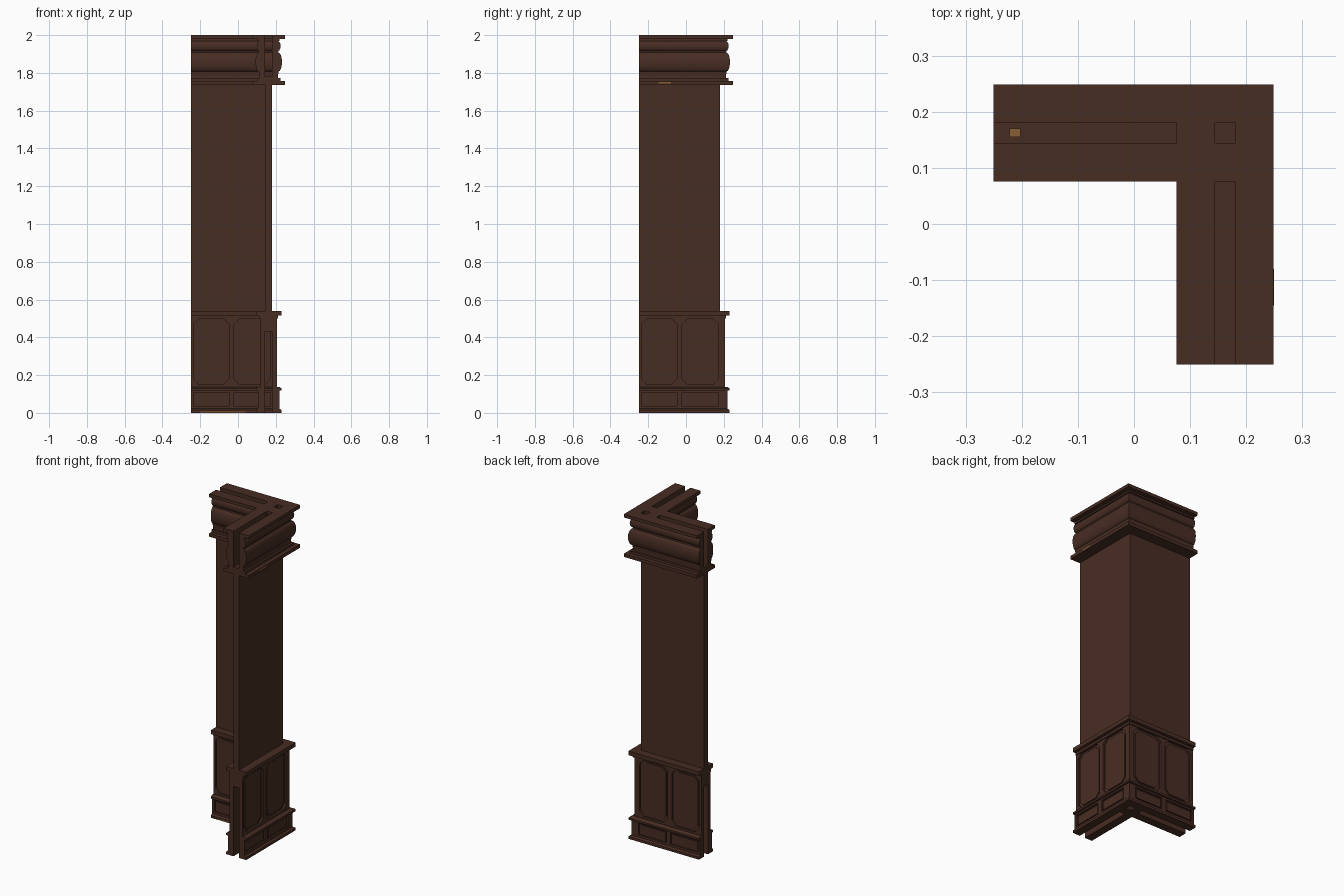
import bpy, bmesh, math

if "Cube" in bpy.data.objects:
    bpy.data.objects.remove(bpy.data.objects["Cube"])

C = 0.1625      # centre line of both wall arms
H = 0.0185      # half thickness of the wall core
L = -0.25       # free end of each arm


def material(name, col):
    m = bpy.data.materials.new(name)
    m.diffuse_color = (*col, 1)
    m.use_nodes = True
    m.node_tree.nodes["Principled BSDF"].inputs["Base Color"].default_value = m.diffuse_color
    return m


WOOD = material("dark brown wood", (0.064, 0.026, 0.017))
WORN = material("worn light wood", (0.25, 0.11, 0.035))


def place(arm, t, d, z):
    """t runs along the arm, d is the offset from the wall centre line."""
    return (t, C + d, z) if arm == 0 else (C + d, t, z)


def finish(bm, name, mat=WOOD, smooth=False):
    bmesh.ops.recalc_face_normals(bm, faces=bm.faces)
    me = bpy.data.meshes.new(name)
    bm.to_mesh(me)
    bm.free()
    me.materials.append(mat)
    ob = bpy.data.objects.new(name, me)
    bpy.context.collection.objects.link(ob)
    if smooth:
        bpy.ops.object.select_all(action='DESELECT')
        ob.select_set(True)
        bpy.context.view_layer.objects.active = ob
        bpy.ops.object.shade_smooth_by_angle(angle=math.radians(35))
    return ob


def run(name, arm, side, profile, smooth=False):
    """Straight moulding: mitred at the outer corner, lapped at the inner one."""
    bm = bmesh.new()
    a = [bm.verts.new(place(arm, L, side * d, z)) for d, z in profile]
    b = [bm.verts.new(place(arm, C + d if side > 0 else C + H, side * d, z)) for d, z in profile]
    n = len(profile)
    for i in range(n):
        j = (i + 1) % n
        bm.faces.new((a[i], a[j], b[j], b[i]))
    bm.faces.new(a)
    bm.faces.new(b)
    finish(bm, name, smooth=smooth)


def rect(d, z0, z1):
    return [(H, z0), (d, z0), (d, z1), (H, z1)]


def outline(t0, t1, z0, z1, c=0.0):
    if c == 0:
        return [(t0, z0), (t1, z0), (t1, z1), (t0, z1)]
    return [(t0 + c, z0), (t1 - c, z0), (t1, z0 + c), (t1, z1 - c),
            (t1 - c, z1), (t0 + c, z1), (t0, z1 - c), (t0, z0 + c)]


def plate(name, arm, side, loops, d0, d1):
    """Flat board with holes: the first loop is the edge, the rest are holes."""
    bm = bmesh.new()
    edges = []
    for lp in loops:
        vs = [bm.verts.new(place(arm, t, side * d0, z)) for t, z in lp]
        edges += [bm.edges.new((vs[i], vs[(i + 1) % len(vs)])) for i in range(len(vs))]
    bmesh.ops.triangle_fill(bm, edges=edges, use_beauty=True)
    ext = bmesh.ops.extrude_face_region(bm, geom=bm.faces[:])
    for v in ext["geom"]:
        if isinstance(v, bmesh.types.BMVert):
            v.co[1 - arm] += side * (d1 - d0)
    finish(bm, name)


def box(name, lo, hi, mat=WOOD):
    bm = bmesh.new()
    bmesh.ops.create_cube(bm, size=1)
    for v in bm.verts:
        v.co = [lo[i] if v.co[i] < 0 else hi[i] for i in range(3)]
    finish(bm, name, mat)


# crown profile: flat fillets with a large bulge and a small roll between
crown = [(H, 1.737), (0.0865, 1.737), (0.0865, 1.757), (0.062, 1.757), (0.062, 1.772),
         (0.050, 1.772), (0.049, 1.785), (0.051, 1.795)]
for i in range(11):
    a = -math.pi / 2 + math.pi * i / 10
    crown.append((0.052 + 0.018 * math.cos(a), 1.857 + 0.05 * math.sin(a)))
for i in range(9):
    a = -math.pi / 2 + math.pi * i / 8
    crown.append((0.050 + 0.013 * math.cos(a), 1.942 + 0.026 * math.sin(a)))
crown += [(0.058, 1.97), (0.058, 1.98), (0.0865, 1.98), (0.0865, 2.0), (H, 2.0)]

# wall core, open below and above between the trim
box("wall_core_back", (L, C - H, 0.43), (C + H, C + H, 1.78))
box("wall_core_side", (C - H, L, 0.43), (C + H, C - H, 1.78))

for arm in (0, 1):
    for side, word in ((1, "outer"), (-1, "inner")):
        tag = f"{word}_{arm + 1}"
        run("crown_" + tag, arm, side, crown, smooth=True)
        # chair rail with a small step under it
        run("chair_rail_" + tag, arm, side,
            [(H, 0.50), (0.050, 0.50), (0.050, 0.515), (0.0685, 0.515), (0.0685, 0.54), (H, 0.54)])
        # panelling backs
        run("panel_back_" + tag, arm, side, rect(0.033, 0.13, 0.505))
        run("baseboard_back_" + tag, arm, side, rect(0.046, 0.015, 0.125))
        run("base_cap_" + tag, arm, side,
            [(H, 0.118), (0.0685, 0.118), (0.0685, 0.130), (0.056, 0.138), (H, 0.138)])
        run("base_foot_" + tag, arm, side,
            [(H, 0), (0.0685, 0), (0.0685, 0.015), (0.058, 0.022), (H, 0.022)])
        # frames with cut openings and raised fields
        spans = ((-0.236, -0.048), (-0.02, 0.172))
        end = C + 0.044 if side > 0 else C + 0.02
        plate("wainscot_frame_" + tag, arm, side,
              [outline(L, end, 0.13, 0.51)] +
              [outline(a, b, 0.15, 0.499, 0.03) for a, b in spans], 0.031, 0.0445)
        plate("baseboard_frame_" + tag, arm, side,
              [outline(L, end + 0.01 * (side > 0), 0.015, 0.125)] +
              [outline(a, b, 0.036, 0.108) for a, b in spans], 0.044, 0.056)
        for i, (a, b) in enumerate(spans):
            plate(f"wainscot_field_{tag}_{i}", arm, side,
                  [outline(a + 0.014, b - 0.014, 0.164, 0.485, 0.025)], 0.03, 0.039)
            plate(f"baseboard_field_{tag}_{i}", arm, side,
                  [outline(a + 0.009, b - 0.009, 0.045, 0.099)], 0.043, 0.052)

# small worn patches
box("worn_patch_top", (-0.222, 0.155, 1.778), (-0.202, 0.17, 1.783), WORN)
box("worn_patch_crown", (0.245, -0.145, 1.745), (0.2495, -0.08, 1.752), WORN)
box("worn_patch_foot", (-0.2, 0.0935, 0.003), (0.04, 0.096, 0.008), WORN)
box("worn_patch_slot", (0.164, 0.141, 0.14), (0.17, 0.1435, 0.42), WORN)
